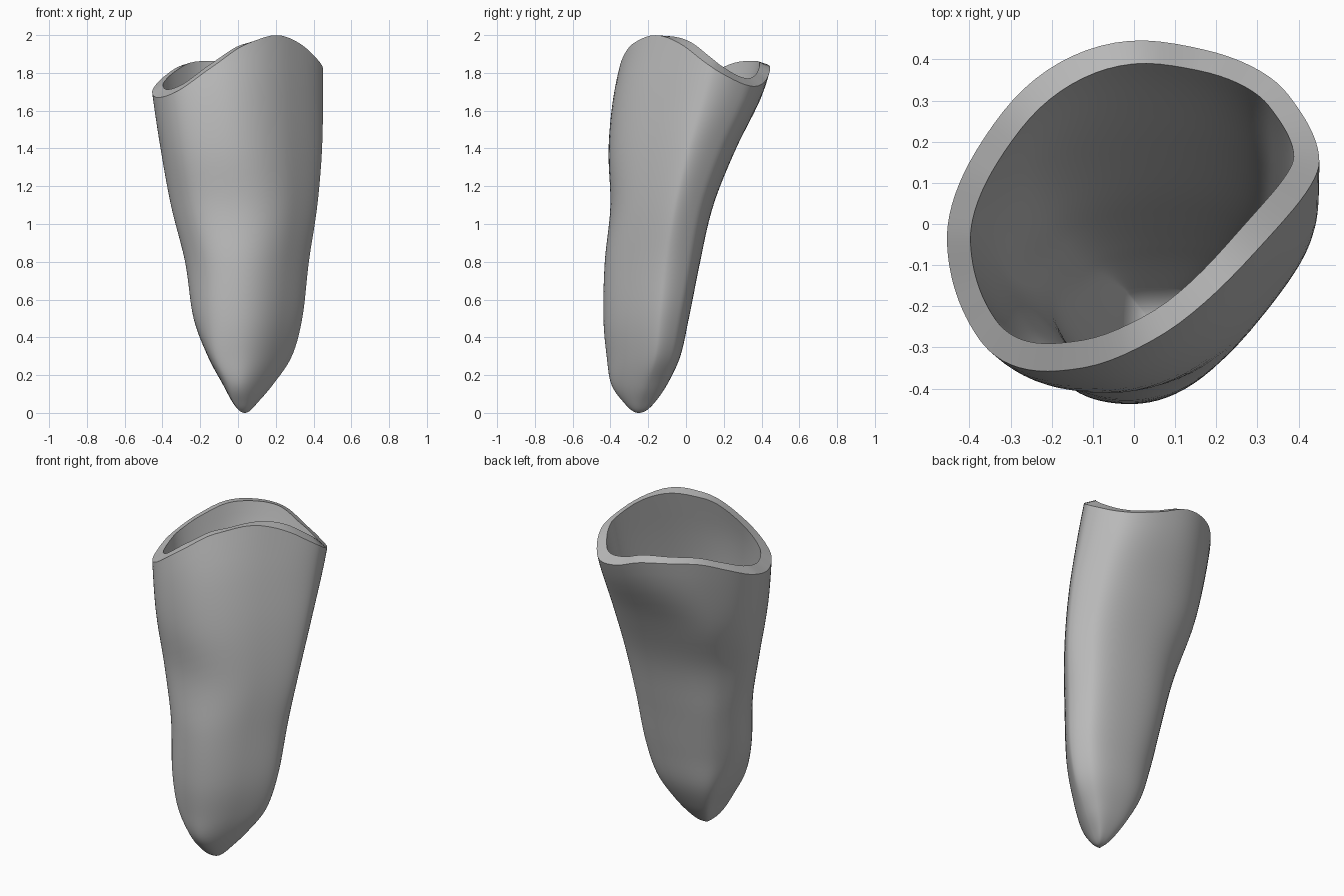
import bpy, bmesh, math

cube = bpy.data.objects.get("Cube")
if cube:
    bpy.data.objects.remove(cube, do_unlink=True)

SIDES, ROWS, WALL, FLOOR = 96, 48, 0.062, 0.16
LONG_AXIS = math.radians(35)

# Outward reach of the body at each height, in eight compass directions
BEARINGS = [math.radians(a) for a in (0, 35, 90, 140, 180, 215, 270, 320)]
REACH = {
    0.00: (.035, -.115, -.25, -.188, -.035, .115, .25, .188),
    0.05: (.10, -.03, -.17, -.11, .025, .20, .325, .245),
    0.15: (.185, .06, -.10, -.035, .08, .265, .395, .295),
    0.30: (.285, .16, -.03, .04, .16, .33, .42, .338),
    0.50: (.34, .222, .015, .09, .235, .36, .437, .37),
    0.80: (.375, .275, .075, .157, .28, .367, .43, .38),
    1.10: (.42, .337, .145, .225, .355, .405, .40, .382),
    1.40: (.445, .408, .265, .335, .41, .45, .41, .362),
    1.70: (.45, .48, .41, .40, .455, .47, .38, .32),
    2.00: (.45, .53, .49, .44, .49, .48, .31, .265),
}
# Height of the wavy rim, at even steps around the axis from +x
RIM = (1.935, 1.80, 1.73, 1.76, 1.83, 1.85, 1.84, 1.78,
       1.71, 1.67, 1.70, 1.825, 1.93, 1.975, 1.998, 1.99)
KEYS = [math.sqrt(z) for z in REACH]
VALUES = list(REACH.values())


def hermite(a, b, ta, tb, t):
    return (a * (2*t**3 - 3*t**2 + 1) + ta * (t**3 - 2*t**2 + t)
            + b * (3*t**2 - 2*t**3) + tb * (t**3 - t**2))


def reach_at(z):
    """Smoothly interpolated reach in the eight directions."""
    s = min(math.sqrt(max(z, 0)), KEYS[-1])
    last = len(KEYS) - 1
    i = max(k for k in range(last) if KEYS[k] <= s + 1e-9)
    span = KEYS[i + 1] - KEYS[i]

    def slope(k, d):
        lo, hi = max(k - 1, 0), min(k + 1, last)
        return (VALUES[hi][d] - VALUES[lo][d]) / (KEYS[hi] - KEYS[lo]) * span

    return [hermite(VALUES[i][d], VALUES[i + 1][d], slope(i, d), slope(i + 1, d),
                    (s - KEYS[i]) / span) for d in range(8)]


def outline(z, inset=0.0):
    """Rounded cross-section touching all eight sides of its bounding octagon."""
    reach = [r - inset for r in reach_at(z)]
    corners = []
    for d in range(8):
        a, b = BEARINGS[d], BEARINGS[(d + 1) % 8]
        p, q = reach[d], reach[(d + 1) % 8]
        s = math.sin(b - a)
        corners.append(((p * math.sin(b) - q * math.sin(a)) / s,
                        (q * math.cos(a) - p * math.cos(b)) / s))
    points = []
    for i in range(SIDES):
        seg, t = divmod(i * 8 / SIDES, 1)
        weights = ((1 - t) ** 2 / 2, 0.5 + t - t * t, t * t / 2)
        trio = [corners[(int(seg) + k) % 8] for k in (-1, 0, 1)]
        points.append(tuple(sum(w * c[n] for w, c in zip(weights, trio)) for n in (0, 1)))
    return points


def rim_at(x, y):
    p = (math.atan2(y, x) / math.tau % 1.0) * len(RIM)
    i = int(p)
    r = [RIM[(i + k) % len(RIM)] for k in (-1, 0, 1, 2)]
    return hermite(r[1], r[2], (r[2] - r[0]) / 2, (r[3] - r[1]) / 2, p - i)


def inner_lift(x, y):
    """The rim is cut to an arch, so its inner edge rises at the two narrow ends."""
    a = math.atan2(y, x) - LONG_AXIS
    return 0.042 * math.cos(a) ** 2 + 0.012 * math.sin(a)


# Settle the rim height of every column on the flaring body
rims = [rim_at(*p) for p in outline(1.8)]
for _ in range(3):
    rims = [rim_at(*outline(z)[i]) for i, z in enumerate(rims)]
inner_rims = [z + inner_lift(*outline(z)[i]) for i, z in enumerate(rims)]

bm = bmesh.new()


def wall(bottom, tops, inset):
    """Rings of vertices from the closed end up to the rim."""
    rings = []
    for j in range(1, ROWS + 1):
        t = (j / ROWS) ** 2
        heights = [bottom + (top - bottom) * t for top in tops]
        rings.append([bm.verts.new((*outline(z, inset)[i], z)) for i, z in enumerate(heights)])
    return rings


def bridge(lower, upper):
    for i in range(SIDES):
        k = (i + 1) % SIDES
        bm.faces.new((lower[i], lower[k], upper[k], upper[i]))


def close_end(ring, point):
    tip = bm.verts.new(point)
    for i in range(SIDES):
        bm.faces.new((tip, ring[(i + 1) % SIDES], ring[i]))


# Outer skin, rounded tip, inner cavity and arched rim
outer, inner = wall(0.0, rims, 0.0), wall(FLOOR, inner_rims, WALL)
for rings in (outer, inner):
    for low, high in zip(rings, rings[1:]):
        bridge(low, high)
bridge(outer[-1], inner[-1])
close_end(outer[0], (.035, -.25, 0))
floor = inner[0]
close_end(floor, (sum(v.co.x for v in floor) / SIDES,
                  sum(v.co.y for v in floor) / SIDES, FLOOR / 2))
bmesh.ops.recalc_face_normals(bm, faces=bm.faces)

mesh = bpy.data.meshes.new("hollow_shell")
bm.to_mesh(mesh)
bm.free()
shell = bpy.data.objects.new("hollow_shell", mesh)
bpy.context.collection.objects.link(shell)

grey = bpy.data.materials.new("plain_grey")
grey.use_nodes = True
colour = (0.5, 0.5, 0.5, 1)
grey.diffuse_color = colour
grey.node_tree.nodes["Principled BSDF"].inputs["Base Color"].default_value = colour
mesh.materials.append(grey)

bpy.context.view_layer.objects.active = shell
shell.select_set(True)
bpy.ops.object.shade_smooth_by_angle(angle=math.radians(40))
